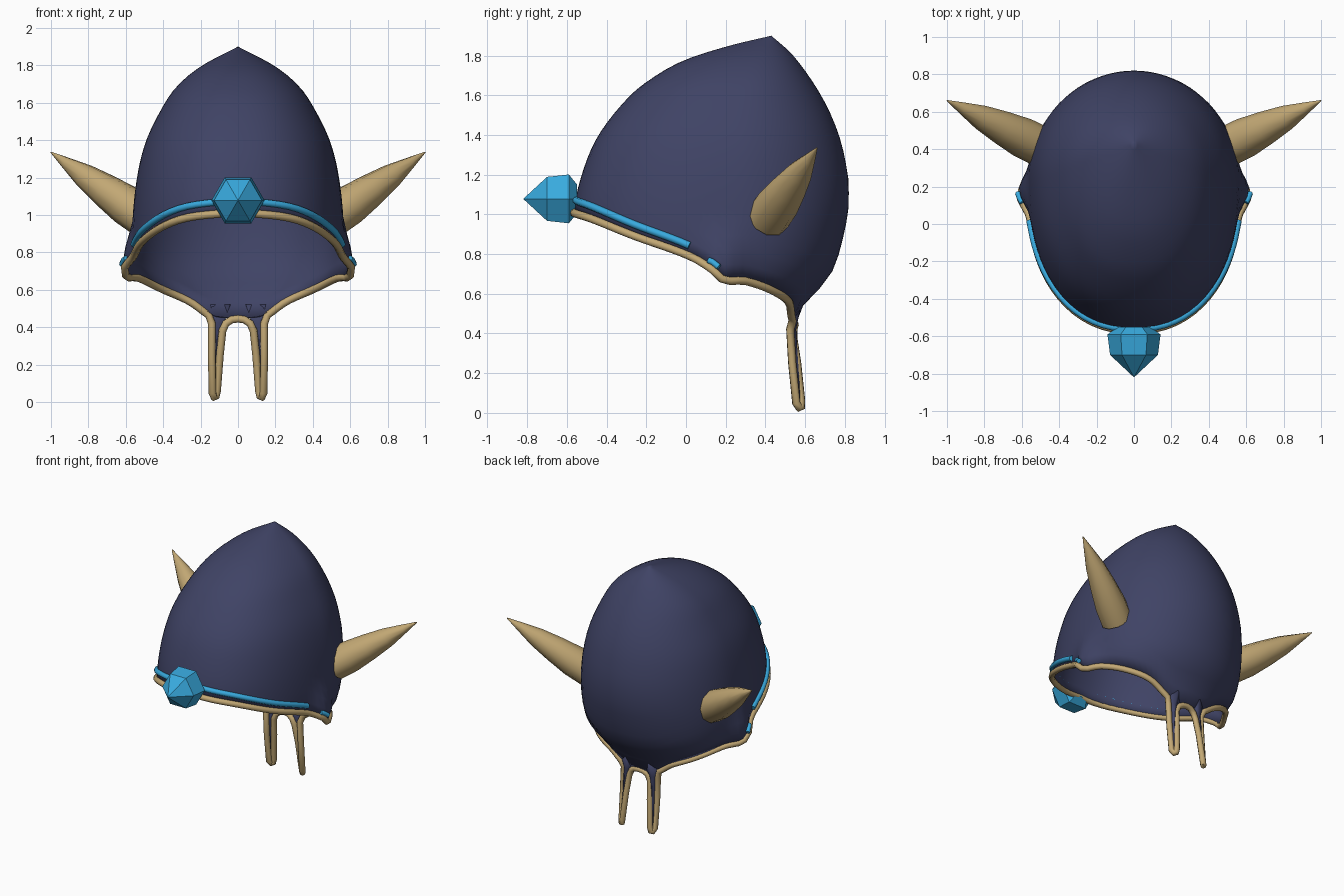
import bpy, bmesh, math
from mathutils import Vector

if "Cube" in bpy.data.objects:
    bpy.data.objects.remove(bpy.data.objects["Cube"])

def material(name, rgb):
    m = bpy.data.materials.new(name)
    m.diffuse_color = (*rgb, 1)
    m.use_nodes = True
    m.node_tree.nodes["Principled BSDF"].inputs["Base Color"].default_value = m.diffuse_color
    return m

NAVY = material("navy cloth", (0.05, 0.056, 0.13))
TAN = material("tan horn", (0.54, 0.39, 0.175))
BLUE = material("bright blue", (0.04, 0.40, 0.73))

def make(name, bm, mat, smooth=None):
    bmesh.ops.recalc_face_normals(bm, faces=bm.faces)
    me = bpy.data.meshes.new(name)
    bm.to_mesh(me)
    bm.free()
    ob = bpy.data.objects.new(name, me)
    bpy.context.collection.objects.link(ob)
    me.materials.append(mat)
    if smooth:
        bpy.ops.object.select_all(action='DESELECT')
        ob.select_set(True)
        bpy.context.view_layer.objects.active = ob
        bpy.ops.object.shade_smooth_by_angle(angle=math.radians(smooth))
    return ob

def interp(pts, x):
    """Smooth curve through (x, y) points, ascending x."""
    x = min(max(x, pts[0][0]), pts[-1][0])
    n = len(pts)
    i = next(k for k in range(n - 1) if x <= pts[k + 1][0])
    def slope(k):
        a, b = pts[max(k - 1, 0)], pts[min(k + 1, n - 1)]
        return (b[1] - a[1]) / (b[0] - a[0])
    (x0, y0), (x1, y1) = pts[i], pts[i + 1]
    h = x1 - x0
    t = (x - x0) / h
    return ((2*t**3 - 3*t*t + 1) * y0 + (t**3 - 2*t*t + t) * h * slope(i)
            + (3*t*t - 2*t**3) * y1 + (t**3 - t*t) * h * slope(i + 1))

# Hood outline by height: front, back, half width and section centre
FRONT = [(0.4, -0.56), (1.0, -0.565), (1.2, -0.525), (1.4, -0.44), (1.6, -0.28),
         (1.7, -0.15), (1.78, 0.0), (1.85, 0.22), (1.9, 0.43)]
BACK = [(0.42, 0.55), (0.52, 0.575), (0.6, 0.65), (0.7, 0.73), (0.8, 0.77), (1.0, 0.815),
        (1.1, 0.82), (1.2, 0.815), (1.4, 0.77), (1.6, 0.68), (1.8, 0.54), (1.9, 0.43)]
WIDTH = [(0.42, 0.38), (0.5, 0.42), (0.6, 0.47), (0.68, 0.53), (0.8, 0.56), (0.95, 0.565),
         (1.2, 0.54), (1.4, 0.49), (1.6, 0.39), (1.7, 0.315), (1.8, 0.19), (1.9, 0.0)]
CENTRE = [(0.4, 0.24), (1.4, 0.25), (1.6, 0.28), (1.75, 0.33), (1.85, 0.385), (1.9, 0.43)]
# Rim height by degrees from the front
RIM = [(0, 1.02), (22, 0.985), (46, 0.885), (69, 0.79), (80, 0.725), (85, 0.675),
       (96, 0.67), (121, 0.60), (136, 0.55), (152, 0.47), (165, 0.45), (180, 0.45)]

def surf(deg, z, grow=0.0):
    a = math.radians(deg)
    c, s = math.cos(a), math.sin(a)
    cy = interp(CENTRE, z)
    if z >= 1.8999:
        return Vector((0, 0.43, 1.9))
    d = cy - interp(FRONT, z) if c > 0 else interp(BACK, z) - cy
    w = max(interp(WIDTH, z), 1e-4)
    n = 2.25 if c > 0 else 2.0
    r = ((abs(s) / w) ** n + (abs(c) / max(d, 1e-4)) ** n) ** (-1 / n)
    # flared ear corner
    flare = min(max((0.95 - z) / 0.22, 0), 1)
    r *= 1 + 0.13 * flare * math.exp(-((abs(deg) - 84) / 10) ** 2)
    r += grow
    return Vector((r * s, cy - r * c, z))

def rim_z(deg):
    return interp(RIM, abs(deg))

# Hood shell
COLS, ROWS = 80, 24
bm = bmesh.new()
apex = bm.verts.new((0, 0.43, 1.9))
rings = []
for j in range(1, ROWS + 1):
    f = (j / ROWS) ** 1.5
    ring = []
    for i in range(COLS):
        deg = -180 + 360 * i / COLS
        ring.append(bm.verts.new(surf(deg, 1.9 - (1.9 - rim_z(deg)) * f)))
    rings.append(ring)
for i in range(COLS):
    k = (i + 1) % COLS
    bm.faces.new((apex, rings[0][i], rings[0][k]))
    for a, b in zip(rings, rings[1:]):
        bm.faces.new((a[i], b[i], b[k], a[k]))
hood = make("hood", bm, NAVY, 60)
sol = hood.modifiers.new("thickness", 'SOLIDIFY')
sol.thickness = 0.015
sol.offset = -1

def tube(name, pts, radius, mat, cyclic=False):
    cu = bpy.data.curves.new(name, 'CURVE')
    cu.dimensions = '3D'
    cu.bevel_depth = radius
    cu.bevel_resolution = 2
    cu.use_fill_caps = True
    sp = cu.splines.new('POLY')
    sp.points.add(len(pts) - 1)
    for p, v in zip(sp.points, pts):
        p.co = (*v, 1)
    sp.use_cyclic_u = cyclic
    sp.use_smooth = True
    cu.materials.append(mat)
    ob = bpy.data.objects.new(name, cu)
    bpy.context.collection.objects.link(ob)
    bpy.ops.object.select_all(action='DESELECT')
    ob.select_set(True)
    bpy.context.view_layer.objects.active = ob
    bpy.ops.object.convert(target='MESH')
    bpy.ops.object.shade_smooth_by_angle(angle=math.radians(50))
    return ob

# Rim piping, running down and up around both tails
half = [surf(d, rim_z(d) - 0.005, 0.004) for d in range(0, 153, 4)]
half += [Vector(p) for p in [(0.14, 0.525, 0.42), (0.14, 0.535, 0.25), (0.137, 0.555, 0.05),
                             (0.128, 0.57, 0.025), (0.118, 0.58, 0.03), (0.112, 0.58, 0.06),
                             (0.097, 0.56, 0.25), (0.083, 0.54, 0.38), (0.065, 0.54, 0.42),
                             (0.035, 0.545, 0.44), (0, 0.548, 0.445)]]
mirrored = [Vector((-p.x, p.y, p.z)) for p in half[-2:0:-1]]
tube("rim_piping", half + mirrored, 0.021, TAN, True)

# Blue band above the rim, and its short ends on the ear corners
tube("blue_band", [surf(d, rim_z(d) + 0.06 - 0.012 * abs(d) / 68, 0.004)
                   for d in range(-68, 69, 4)], 0.019, BLUE)

for side, sx in (("left", -1), ("right", 1)):
    tube(side + "_band_end", [surf(sx * d, z, 0.004) for d, z in
                              ((78, 0.768), (80, 0.76), (83, 0.735))], 0.016, BLUE)

    # Hanging tail cloth
    bm = bmesh.new()
    rows = []
    for z, xo, xi, y in ((0.52, 0.15, 0.04, 0.56), (0.42, 0.14, 0.075, 0.54),
                         (0.25, 0.14, 0.097, 0.55), (0.03, 0.135, 0.115, 0.572)):
        rows.append([bm.verts.new((sx * x, yy, z)) for x, yy in
                     ((xo, y - 0.01), ((xo + xi) / 2, y + 0.015), (xi, y + 0.005))])
    for a, b in zip(rows, rows[1:]):
        for k in range(2):
            bm.faces.new((a[k], a[k + 1], b[k + 1], b[k]))
    tail = make(side + "_tail", bm, NAVY, 50)
    tail.modifiers.new("thickness", 'SOLIDIFY').thickness = 0.01

    # Horn: tapered rings ending in a point
    bm = bmesh.new()
    base, tip = Vector((0.55, 0.44, 1.02)), Vector((1.0, 0.66, 1.335))
    q = (tip - base).to_track_quat('Z', 'Y')
    prev = None
    for t, r in ((-0.12, 0.108), (0.1, 0.108), (0.35, 0.09), (0.6, 0.066), (0.82, 0.032), (1.0, 0.003)):
        ring = []
        for i in range(10):
            a = math.tau * i / 10
            p = base.lerp(tip, t) + q @ Vector((r * math.cos(a), r * math.sin(a), 0))
            ring.append(bm.verts.new((sx * p.x, p.y, p.z)))
        if prev:
            for i in range(10):
                k = (i + 1) % 10
                bm.faces.new((prev[i], prev[k], ring[k], ring[i]))
        else:
            bm.faces.new(ring)
        prev = ring
    bm.faces.new(prev)
    make(side + "_horn", bm, TAN, 45)

# Faceted six-sided gem
bm = bmesh.new()
prev = None
for y, r in ((-0.55, 0.085), (-0.59, 0.142), (-0.70, 0.128)):
    ring = [bm.verts.new((r * math.cos(i * math.pi / 3), y, 1.078 + r * math.sin(i * math.pi / 3)))
            for i in range(6)]
    if prev:
        for i in range(6):
            bm.faces.new((prev[i], prev[(i + 1) % 6], ring[(i + 1) % 6], ring[i]))
    else:
        bm.faces.new(ring)
    prev = ring
point = bm.verts.new((0, -0.82, 1.078))
for i in range(6):
    bm.faces.new((prev[i], prev[(i + 1) % 6], point))
make("gem", bm, BLUE)
